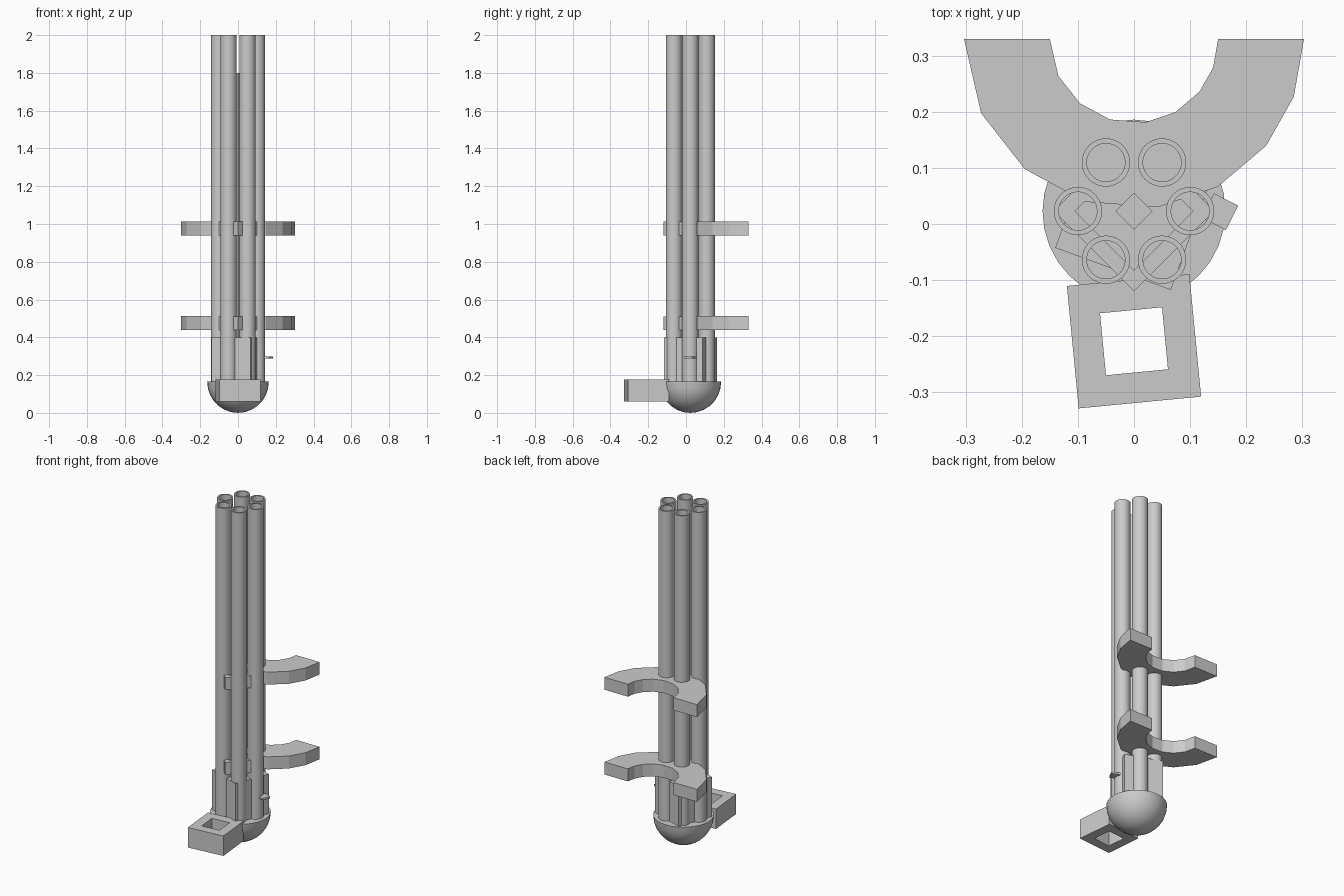
import bpy, bmesh, math
from math import sin, cos, radians, pi

if "Cube" in bpy.data.objects:
    bpy.data.objects.remove(bpy.data.objects["Cube"])

AXIS = (0, 0.023)  # centre of the barrel cluster


def finish(name, bm, smooth=False):
    bmesh.ops.recalc_face_normals(bm, faces=bm.faces)
    me = bpy.data.meshes.new(name)
    bm.to_mesh(me)
    bm.free()
    ob = bpy.data.objects.new(name, me)
    bpy.context.collection.objects.link(ob)
    if smooth:
        bpy.ops.object.select_all(action='DESELECT')
        ob.select_set(True)
        bpy.context.view_layer.objects.active = ob
        bpy.ops.object.shade_smooth_by_angle(angle=radians(35))
    return ob


def ngon(c, r, n, start=0.0):
    return [(c[0] + r * cos(start + 2 * pi * i / n), c[1] + r * sin(start + 2 * pi * i / n))
            for i in range(n)]


def prism(name, pts, z0, z1, hole=None, smooth=False):
    """Upright prism; with a hole outline of equal count it becomes a tube."""
    bm = bmesh.new()
    layer = lambda ps, z: [bm.verts.new((x, y, z)) for x, y in ps]

    def bridge(a, b):
        for i in range(len(a)):
            j = (i + 1) % len(a)
            bm.faces.new((a[i], a[j], b[j], b[i]))

    lo, hi = layer(pts, z0), layer(pts, z1)
    bridge(lo, hi)
    if hole:
        hlo, hhi = layer(hole, z0), layer(hole, z1)
        bridge(hlo, hhi)
        bridge(lo, hlo)
        bridge(hi, hhi)
    else:
        bm.faces.new(lo)
        bm.faces.new(hi)
    return finish(name, bm, smooth)


# Six hollow barrels around the axis
for i, c in enumerate(ngon(AXIS, 0.1, 6)):
    prism(f"barrel_{i + 1}", ngon(c, 0.043, 32), 0.14, 2.0, ngon(c, 0.034, 32), True)

# Square central rod
prism("centre_rod", ngon(AXIS, 0.033, 4), 0.14, 1.8)

# Turned square block around the barrel bases
prism("base_block", ngon(AXIS, 0.155, 4, radians(25)), 0.14, 0.4)

# Two levels of diamond clamp and open crescent bracket
angles = [radians(a) for a in (180, 206, 230, 253.5, 278, 299.5, 321, 340, 360)]
arc = lambda r: [(r * cos(a), 0.33 + r * sin(a)) for a in angles]
for tag, z in (("lower", 0.438), ("upper", 0.94)):
    prism(f"{tag}_clamp", ngon(AXIS, 0.143, 4), z, z + 0.072, ngon(AXIS, 0.105, 4))
    prism(f"{tag}_bracket", arc(0.303) + arc(0.15)[::-1], z, z + 0.074)

# Rounded bottom cap
bm = bmesh.new()
profile = [(0.163 * cos(a), 0, 0.165 - 0.165 * sin(a)) for a in (pi / 2 * i / 7 for i in range(8))]
profile[-1] = (0, 0, 0)
vs = [bm.verts.new(p) for p in [(0, 0, 0.165)] + profile]
es = [bm.edges.new(e) for e in zip(vs, vs[1:])]
bmesh.ops.spin(bm, geom=vs + es, cent=(0, 0, 0), axis=(0, 0, 1), angle=2 * pi, steps=32)
bmesh.ops.remove_doubles(bm, verts=bm.verts, dist=1e-4)
cap = finish("bottom_cap", bm, True)
cap.location = (AXIS[0], AXIS[1], 0)

# Square frame handle at the front
frame_c, turn = (0, -0.209), radians(45 + 5.5)
prism("front_frame", ngon(frame_c, 0.155, 4, turn), 0.06, 0.178, ngon(frame_c, 0.0785, 4, turn))

# Thin side tab
prism("side_tab", ngon((0.153, 0.022), 0.0345, 4, radians(18)), 0.288, 0.299)
